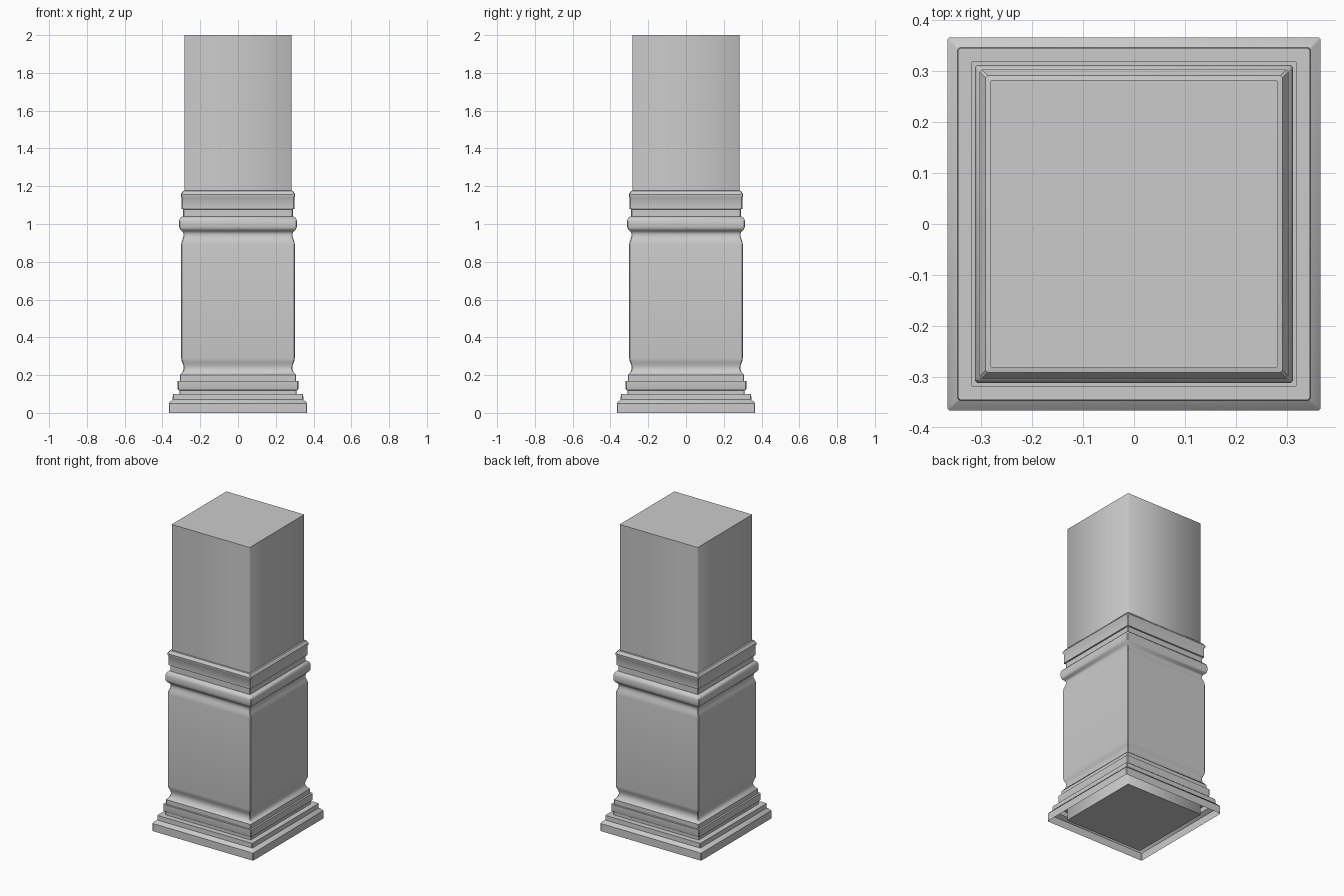
import bpy, bmesh

if "Cube" in bpy.data.objects:
    bpy.data.objects.remove(bpy.data.objects["Cube"])


def square_sweep(name, profile, chamfer=0.004, caps=False, angle=0.6):
    """Sweep a (half_width, z) profile around a square with tiny corner chamfers."""
    bm = bmesh.new()
    rings = []
    for r, z in profile:
        c = r - chamfer
        pts = [(r, -c), (r, c), (c, r), (-c, r), (-r, c), (-r, -c), (-c, -r), (c, -r)]
        rings.append([bm.verts.new((x, y, z)) for x, y in pts])
    for a, b in zip(rings, rings[1:]):
        for i in range(8):
            j = (i + 1) % 8
            bm.faces.new((a[i], a[j], b[j], b[i]))
    if caps:
        bm.faces.new(rings[0][::-1])
        bm.faces.new(rings[-1])
    mesh = bpy.data.meshes.new(name)
    bm.to_mesh(mesh)
    bm.free()
    obj = bpy.data.objects.new(name, mesh)
    bpy.context.collection.objects.link(obj)
    bpy.ops.object.select_all(action='DESELECT')
    obj.select_set(True)
    bpy.context.view_layer.objects.active = obj
    bpy.ops.object.shade_smooth_by_angle(angle=angle)
    return obj


# Full-height square core
square_sweep("shaft", [(0.283, 0.0), (0.283, 2.0)], caps=True, angle=0.9)

# Base, panel and cap mouldings: one shell, open underneath
base = [(0.366, 0.0), (0.366, 0.05), (0.358, 0.06), (0.346, 0.07), (0.345, 0.10),
        (0.31, 0.10), (0.31, 0.118), (0.317, 0.122), (0.32, 0.13), (0.32, 0.17),
        (0.308, 0.17), (0.308, 0.20), (0.301, 0.207), (0.292, 0.22),
        (0.288, 0.235), (0.289, 0.25), (0.294, 0.265), (0.299, 0.278), (0.301, 0.29)]
cap = [(0.301, 0.89), (0.299, 0.905), (0.294, 0.92), (0.289, 0.935), (0.289, 0.95),
       (0.294, 0.96), (0.303, 0.968), (0.31, 0.978), (0.312, 0.99), (0.312, 1.015),
       (0.307, 1.03), (0.298, 1.038), (0.29, 1.04), (0.29, 1.078), (0.298, 1.08),
       (0.298, 1.14), (0.303, 1.148), (0.303, 1.157), (0.296, 1.167),
       (0.291, 1.175), (0.283, 1.177)]
square_sweep("pedestal_moulding", base + cap)
